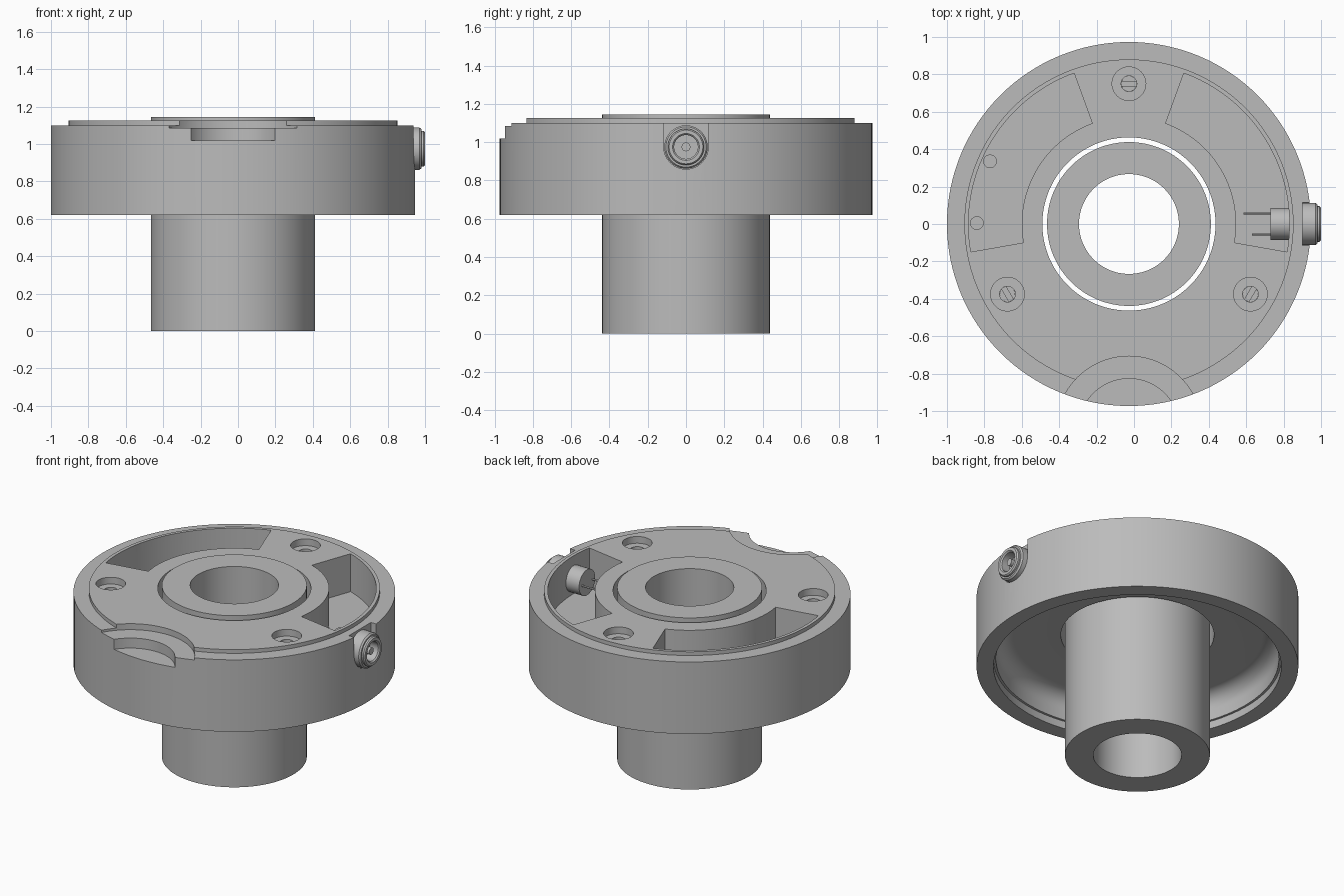
import bpy
import bmesh
from math import sin, cos, radians, pi
from mathutils import Matrix, Vector

if "Cube" in bpy.data.objects:
    bpy.data.objects.remove(bpy.data.objects["Cube"], do_unlink=True)

CX = -0.027          # axis of the round parts
PORT_Z = 0.975       # height of the side connector
TOP = 1.125          # top of the raised face

grey = bpy.data.materials.new("plain grey")
grey.use_nodes = True
grey.diffuse_color = (0.5, 0.5, 0.5, 1)
grey.node_tree.nodes["Principled BSDF"].inputs["Base Color"].default_value = (0.5, 0.5, 0.5, 1)


def finish(name, bm, matrix):
    bmesh.ops.remove_doubles(bm, verts=bm.verts, dist=1e-5)
    bmesh.ops.recalc_face_normals(bm, faces=bm.faces)
    bm.transform(matrix)
    mesh = bpy.data.meshes.new(name)
    bm.to_mesh(mesh)
    bm.free()
    mesh.materials.append(grey)
    obj = bpy.data.objects.new(name, mesh)
    bpy.context.collection.objects.link(obj)
    return obj


def revolve(name, profile, matrix=Matrix.Translation((CX, 0, 0)), steps=128):
    """Spin a closed (radius, height) outline about the local z axis."""
    bm = bmesh.new()
    verts = [bm.verts.new((r, 0, z)) for r, z in profile]
    edges = [bm.edges.new((a, b)) for a, b in zip(verts, verts[1:] + verts[:1])]
    bmesh.ops.spin(bm, geom=verts + edges, cent=(0, 0, 0), axis=(0, 0, 1),
                   angle=2 * pi, steps=steps)
    return finish(name, bm, matrix)


def prism(name, outline, low, high, matrix=Matrix.Translation((CX, 0, 0))):
    """Extrude a flat outline along the local z axis."""
    bm = bmesh.new()
    face = bm.faces.new([bm.verts.new((x, y, low)) for x, y in outline])
    up = bmesh.ops.extrude_face_region(bm, geom=[face])["geom"]
    bmesh.ops.translate(bm, verts=[v for v in up if isinstance(v, bmesh.types.BMVert)],
                        vec=Vector((0, 0, high - low)))
    return finish(name, bm, matrix)


def arc(r, start, end, n, cx=0, cy=0):
    return [(cx + r * cos(radians(start + (end - start) * i / n)),
             cy + r * sin(radians(start + (end - start) * i / n))) for i in range(n + 1)]


def circle(r, n=48, cx=0, cy=0):
    return arc(r, 0, 360, n, cx, cy)[:-1]


def cut(target, cutter):
    cutter.hide_render = True
    mod = target.modifiers.new("cut", 'BOOLEAN')
    mod.operation = 'DIFFERENCE'
    mod.solver = 'EXACT'
    mod.object = cutter
    bpy.context.view_layer.objects.active = target
    bpy.ops.object.modifier_apply(modifier=mod.name)
    bpy.data.objects.remove(cutter, do_unlink=True)


# Housing: stepped top, centre hole, hollow underside with a rounded corner
cove = [(0.755 + x, 0.74 + z) for x, z in arc(0.1, 0, 90, 10)]
housing = revolve("housing", [
    (0.463, TOP), (0.88, TOP), (0.88, 1.10), (0.973, 1.10), (0.973, 0.62),
    (0.87, 0.62), (0.87, 0.67), (0.855, 0.67)] + cove + [(0.463, 0.84)])

# Two curved pockets in the top
for start, end in ((-10, 70), (110, 190)):
    sector = arc(0.858, start, end, 40) + arc(0.573, end, start, 40)
    cut(housing, prism("pocket_cutter", sector, 0.872, 1.3))

# Stepped finger recess at the front edge
for radius, floor in ((0.39, 1.085), (0.27, 1.018)):
    cut(housing, prism("recess_cutter", circle(radius, 96, 0, -1.097), floor, 1.3))

# Counterbored screw holes with slotted screws
for angle in (90, 210, 330):
    place = (Matrix.Translation((CX, 0, 0)) @ Matrix.Rotation(radians(angle - 90), 4, 'Z')
             @ Matrix.Translation((0, 0.75, 0)))
    cut(housing, prism("counterbore_cutter", circle(0.09), 1.08, 1.3, place))
    cut(housing, prism("screw_hole_cutter", circle(0.042), 1.0, 1.2, place))
    screw = prism("screw", circle(0.0415), 0.99, 1.055, place)
    slot = [(-0.1, -0.013), (0.1, -0.013), (0.1, 0.013), (-0.1, 0.013)]
    cut(screw, prism("slot_cutter", slot, 1.02, 1.2, place))

# Small wire holes in the floor of the right pocket
for x, y in ((-0.743, 0.335), (-0.813, 0.005)):
    cut(housing, prism("wire_hole_cutter", circle(0.034, 32, x, y), 0.858, 0.95))

# Open-topped notch in the rim for the connector; local z runs along +x
sideways = Matrix.Translation((0, 0, PORT_Z)) @ Matrix(
    ((0, 0, 1, 0), (1, 0, 0, 0), (0, 1, 0, 0), (0, 0, 0, 1)))
notch = arc(0.116, 180, 360, 32) + [(0.116, 0.3), (-0.116, 0.3)]
cut(housing, prism("notch_cutter", notch, 0.9, 1.2, sideways))

# Connector: outer collar, hollow barrel and centre pin
revolve("connector_collar", [(0.07, 0.895), (0.113, 0.895), (0.113, 0.97), (0.105, 0.98),
                             (0.07, 0.98)], sideways, 64)
revolve("connector_barrel", [(0.062, 0.895), (0.095, 0.895), (0.095, 0.992), (0.088, 1.0),
                             (0.07, 1.0), (0.062, 0.992)], sideways, 64)
prism("connector_floor", circle(0.066), 0.895, 0.93, sideways)
prism("connector_pin", circle(0.023, 24), 0.92, 0.985, sideways)

# Connector back end and its two contact prongs inside the pocket
prism("connector_back", circle(0.085), 0.73, 0.84, sideways)
for y, tip in ((0.056, 0.585), (-0.056, 0.63)):
    prism("contact_prong", circle(0.006, 12, y, 0), tip, 0.74, sideways)

# Central tube, separated from the housing by a thin gap
revolve("central_tube", [(0.267, 0), (0.438, 0), (0.438, 1.145), (0.267, 1.145)])

# Smooth curved walls, keep edges crisp
for obj in bpy.context.collection.objects:
    if obj.type == 'MESH':
        bpy.ops.object.select_all(action='DESELECT')
        obj.select_set(True)
        bpy.context.view_layer.objects.active = obj
        bpy.ops.object.shade_smooth_by_angle(angle=radians(30))
